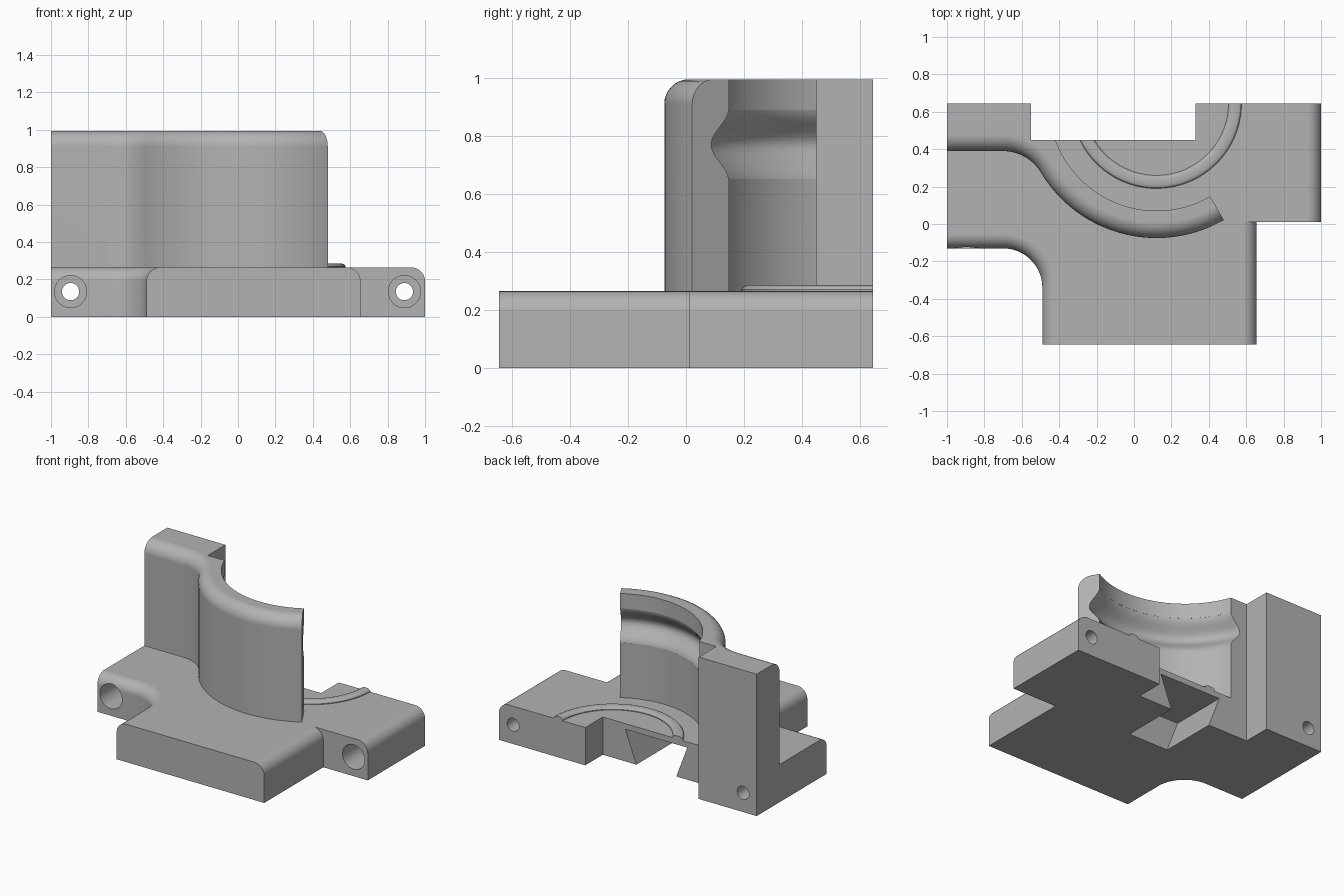
import bpy, bmesh, math

if "Cube" in bpy.data.objects:
    bpy.data.objects.remove(bpy.data.objects["Cube"])

AX, AY = 0.12, 0.645      # axis of the curved wall
BASE_H, TOP = 0.265, 0.995


def arc(cx, cy, r, a0, a1, n):
    return [(cx + r * math.cos(math.radians(a0 + (a1 - a0) * i / n)),
             cy + r * math.sin(math.radians(a0 + (a1 - a0) * i / n))) for i in range(n + 1)]


def finish(bm, name):
    bmesh.ops.recalc_face_normals(bm, faces=bm.faces)
    me = bpy.data.meshes.new(name)
    bm.to_mesh(me)
    bm.free()
    ob = bpy.data.objects.new(name, me)
    bpy.context.collection.objects.link(ob)
    return ob


def prism(name, pts, lo, hi, axis='z', round_edges=(), radius=0.0):
    """Extrude an outline along z or y; optionally round some top edges."""
    bm = bmesh.new()
    put = (lambda p, h: (p[0], p[1], h)) if axis == 'z' else (lambda p, h: (p[0], h, p[1]))
    a = [bm.verts.new(put(p, lo)) for p in pts]
    b = [bm.verts.new(put(p, hi)) for p in pts]
    n = len(pts)
    bm.faces.new(a[::-1])
    bm.faces.new(b)
    for i in range(n):
        j = (i + 1) % n
        bm.faces.new((a[i], a[j], b[j], b[i]))
    bmesh.ops.recalc_face_normals(bm, faces=bm.faces)
    if round_edges:
        edges = [bm.edges.get((b[i], b[(i + 1) % n])) for i in round_edges]
        bmesh.ops.bevel(bm, geom=edges, offset=radius, offset_type='OFFSET', segments=8,
                        profile=0.5, affect='EDGES', clamp_overlap=False)
    return finish(bm, name)


def lathe(name, profile, a0, a1, n):
    """Sweep a closed (radius, z) profile around the wall axis."""
    bm = bmesh.new()
    rings = []
    for i in range(n + 1):
        t = math.radians(a0 + (a1 - a0) * i / n)
        rings.append([bm.verts.new((AX + r * math.cos(t), AY + r * math.sin(t), z))
                      for r, z in profile])
    m = len(profile)
    for p, q in zip(rings, rings[1:]):
        for k in range(m):
            bm.faces.new((p[k], p[(k + 1) % m], q[(k + 1) % m], q[k]))
    bm.faces.new(rings[0])
    bm.faces.new(rings[-1][::-1])
    return finish(bm, name)


def box(x0, x1, y0, y1):
    return [(x0, y0), (x1, y0), (x1, y1), (x0, y1)]


def combine(target, tool, op):
    mod = target.modifiers.new(op, 'BOOLEAN')
    mod.operation = op
    mod.solver = 'EXACT'
    mod.object = tool
    bpy.context.view_layer.objects.active = target
    bpy.ops.object.modifier_apply(modifier=mod.name)
    bpy.data.objects.remove(tool, do_unlink=True)


# Back half of the base, rounded along its right edge
body = prism("bearing_housing", box(-1, 1, 0.01, 0.645), 0, BASE_H,
             round_edges=[1], radius=0.075)

# Front half of the base with the concave left corner
left = [(-1, -0.13)] + arc(-0.7, -0.34, 0.21, 90, 0, 16) + [(-0.49, -0.645)]
k = len(left)
front = prism("base_front", left + [(0.655, -0.645), (0.655, 0.3), (-1, 0.3)], 0, BASE_H,
              round_edges=list(range(k - 1)) + [k], radius=0.075)

# Curved wall flowing into the straight block on the left
outer = ([(-1, 0.39)] + arc(-0.7, 0.155, 0.235, 90, 30.86, 14)
         + arc(AX, AY, 0.72, 210.86, 300, 40)[1:])
inner = arc(AX, AY, 0.574, 300, 180, 54)
wall = prism("curved_wall", outer + inner + [(-1, 0.645)], 0.1, TOP,
             round_edges=range(len(outer) - 1), radius=0.085)

# Raised bead on the floor
bead = lathe("floor_bead", [(0.385, 0.24), (0.385, 0.27), (0.392, 0.28), (0.405, 0.286),
                            (0.435, 0.286), (0.448, 0.28), (0.455, 0.27), (0.455, 0.24)],
             190, 360, 64)

for part in (front, wall, bead):
    combine(body, part, 'UNION')

# Rounded groove inside the wall
groove = [(0.5, 0.651)]
for i in range(17):
    z = 0.651 + 0.238 * i / 16
    groove.append((0.574 + 0.035 * (1 + math.cos(math.pi * (z - 0.77) / 0.125)), z))
groove.append((0.5, 0.889))
cutters = [lathe("groove_cutter", groove, 176, 310, 60)]

# Rear notch and the dovetail slot under the floor
cutters.append(prism("notch_cutter", box(-0.55, 0.33, 0.45, 0.9), -0.2, 1.3))
cutters.append(prism("dovetail_cutter",
                     [(-0.221, -0.05), (0.051, -0.05), (0.155, 0.225), (-0.325, 0.225)],
                     0.04, 0.6, axis='y'))

# Counterbored bolt holes
for x, face in ((-0.895, -0.13), (0.89, 0.01)):
    cutters.append(prism("bolt_cutter", arc(x, 0.135, 0.046, 0, 352.5, 47), -1, 1, axis='y'))
    cutters.append(prism("counterbore_cutter", arc(x, 0.135, 0.086, 0, 352.5, 47),
                         face - 0.1, face + 0.3, axis='y'))

for c in cutters:
    combine(body, c, 'DIFFERENCE')

# One grey material, smooth curves with sharp edges kept
grey = bpy.data.materials.new("machined_grey")
grey.diffuse_color = (0.45, 0.45, 0.45, 1)
grey.use_nodes = True
grey.node_tree.nodes["Principled BSDF"].inputs["Base Color"].default_value = grey.diffuse_color
body.data.materials.clear()
body.data.materials.append(grey)
for p in body.data.polygons:
    p.material_index = 0
bpy.ops.object.select_all(action='DESELECT')
body.select_set(True)
bpy.context.view_layer.objects.active = body
bpy.ops.object.shade_smooth_by_angle(angle=math.radians(30))
wn = body.modifiers.new("clean_shading", 'WEIGHTED_NORMAL')
wn.keep_sharp = True
